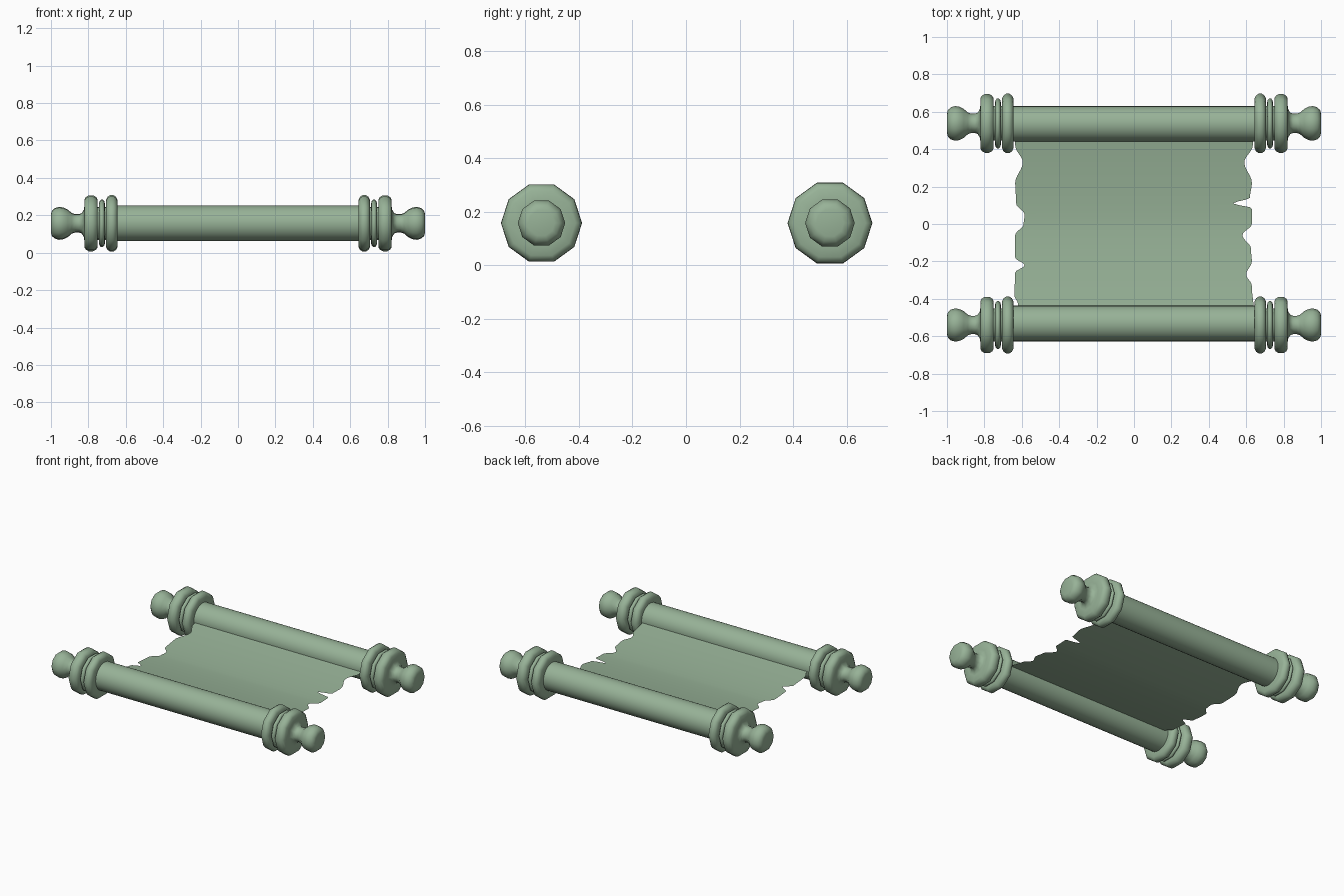
import bpy, bmesh, math
from mathutils import Vector

cube = bpy.data.objects.get("Cube")
if cube:
    bpy.data.objects.remove(cube, do_unlink=True)

mat = bpy.data.materials.new("sage green")
mat.use_nodes = True
colour = (0.31, 0.445, 0.31, 1)
mat.diffuse_color = colour
mat.node_tree.nodes["Principled BSDF"].inputs["Base Color"].default_value = colour

AXIS_Z = 0.157


def finish(name, bm, angle):
    mesh = bpy.data.meshes.new(name)
    bm.to_mesh(mesh)
    bm.free()
    mesh.materials.append(mat)
    obj = bpy.data.objects.new(name, mesh)
    bpy.context.collection.objects.link(obj)
    bpy.ops.object.select_all(action="DESELECT")
    obj.select_set(True)
    bpy.context.view_layer.objects.active = obj
    bpy.ops.object.shade_smooth_by_angle(angle=math.radians(angle))
    return obj


def lathe(name, profile, y, sides, scale=1, side=1, angle=50):
    """Turn (x, radius) points around a line parallel to x, with closed ends."""
    bm = bmesh.new()
    rings = []
    for x, r in profile:
        turns = [2 * math.pi * k / sides for k in range(sides)]
        rings.append([bm.verts.new((x * side, y + r * scale * math.cos(a),
                                    AXIS_Z + r * scale * math.sin(a))) for a in turns])
    for a, b in zip(rings, rings[1:]):
        for k in range(sides):
            n = (k + 1) % sides
            bm.faces.new((a[k], a[n], b[n], b[k]))
    bm.faces.new(rings[0])
    bm.faces.new(rings[-1])
    bmesh.ops.recalc_face_normals(bm, faces=bm.faces)
    return finish(name, bm, angle)


def bead(x0, x1, r, base):
    """Rounded ring profile from x0 to x1."""
    w = x1 - x0
    return [(x0, base), (x0, r - 0.024), (x0 + 0.12 * w, r - 0.009), (x0 + 0.35 * w, r),
            (x0 + 0.65 * w, r), (x1 - 0.12 * w, r - 0.009), (x1, r - 0.024), (x1, base)]


# Turned handle: three rings, a neck and a knob
handle = (bead(0.645, 0.705, 0.154, 0.09) + bead(0.711, 0.744, 0.130, 0.09)
          + bead(0.75, 0.822, 0.153, 0.09)
          + [(0.824, 0.075), (0.835, 0.056), (0.85, 0.05), (0.87, 0.05), (0.888, 0.056),
             (0.91, 0.075), (0.935, 0.087), (0.957, 0.09), (0.98, 0.083),
             (0.995, 0.069), (1.0, 0.05)])

for place, y, scale in (("front", -0.54, 0.985), ("back", 0.538, 1.03)):
    lathe(place + "_roll", [(-0.66, 0.095), (0.66, 0.095)],
          y + (0.008 if y < 0 else -0.003), 32)
    for hand, side in (("left", 1), ("right", -1)):
        lathe(f"{place}_{hand}_handle", handle, y, 10, scale, side)

# Sagging sheet with torn edges, given as (y, x) points
right_tear = [(-0.46, -0.62), (-0.43, -0.62), (-0.38, -0.64), (-0.26, -0.635), (-0.22, -0.585),
              (-0.18, -0.635), (-0.06, -0.635), (0.0, -0.59), (0.05, -0.585), (0.11, -0.63),
              (0.22, -0.635), (0.33, -0.595), (0.42, -0.635), (0.46, -0.64)]
left_tear = [(-0.46, 0.64), (-0.33, 0.63), (-0.27, 0.6), (-0.2, 0.63), (-0.13, 0.625),
             (-0.06, 0.58), (0.0, 0.63), (0.085, 0.63), (0.11, 0.53), (0.14, 0.62),
             (0.22, 0.63), (0.33, 0.59), (0.42, 0.635), (0.46, 0.64)]


def edge_x(points, y):
    for (y0, x0), (y1, x1) in zip(points, points[1:]):
        if y <= y1 + 1e-6:
            t = (y - y0) / (y1 - y0)
            return x0 + (x1 - x0) * (1 - math.cos(math.pi * t)) / 2
    return points[-1][1]


bm = bmesh.new()
ROWS, COLS = 92, 8
grid = []
for i in range(ROWS + 1):
    y = -0.46 + 0.92 * i / ROWS
    z = 0.11 + 0.038 * (abs(y) / 0.4) ** 1.6
    a, b = edge_x(right_tear, y), edge_x(left_tear, y)
    grid.append([bm.verts.new((a + (b - a) * j / COLS, y, z)) for j in range(COLS + 1)])
for r0, r1 in zip(grid, grid[1:]):
    for j in range(COLS):
        bm.faces.new((r0[j], r0[j + 1], r1[j + 1], r1[j]))
finish("sheet", bm, 50)
